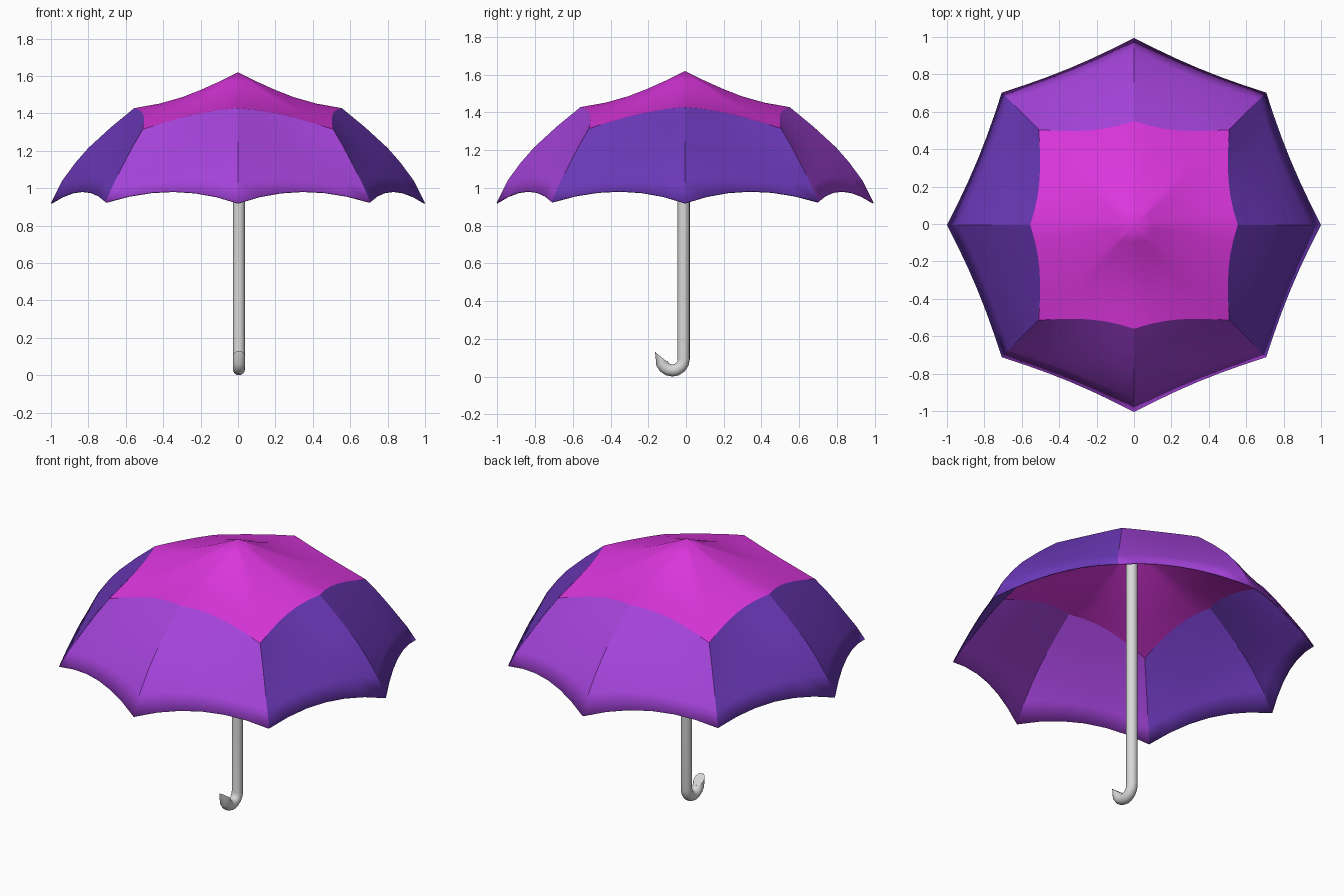
import bpy, bmesh, math
from mathutils import Vector

if "Cube" in bpy.data.objects:
    bpy.data.objects.remove(bpy.data.objects["Cube"])


def material(name, r, g, b):
    lin = lambda c: (c / 255 / 12.92) if c < 10 else ((c / 255 + 0.055) / 1.055) ** 2.4
    m = bpy.data.materials.new(name)
    m.diffuse_color = (lin(r), lin(g), lin(b), 1)
    m.use_nodes = True
    m.node_tree.nodes["Principled BSDF"].inputs["Base Color"].default_value = m.diffuse_color
    return m


magenta = material("magenta", 220, 54, 222)
violet = material("violet", 164, 67, 218)
indigo = material("indigo", 107, 56, 184)
grey = material("light_grey", 216, 216, 216)


def finish(bm, name, mats, angle):
    me = bpy.data.meshes.new(name)
    bm.normal_update()
    bm.to_mesh(me)
    bm.free()
    ob = bpy.data.objects.new(name, me)
    bpy.context.collection.objects.link(ob)
    for m in mats:
        me.materials.append(m)
    bpy.ops.object.select_all(action='DESELECT')
    ob.select_set(True)
    bpy.context.view_layer.objects.active = ob
    bpy.ops.object.shade_smooth_by_angle(angle=math.radians(angle))
    return ob


# Canopy: rib profiles (radius, height); ring EDGE is the crease below the top
axis_rib = [(0, 1.62), (0.1, 1.57), (0.2, 1.525), (0.3, 1.486), (0.42, 1.452), (0.555, 1.428),
            (0.68, 1.325), (0.8, 1.215), (0.87, 1.135), (0.94, 1.04), (1.0, 0.92)]
diag_rib = [(0, 1.62), (0.12, 1.562), (0.24, 1.508), (0.38, 1.447), (0.54, 1.385), (0.72, 1.315),
            (0.79, 1.23), (0.85, 1.15), (0.9, 1.08), (0.95, 1.01), (1.0, 0.925)]
EDGE, SEG = 5, 6
LAST = len(axis_rib) - 1


def rib_point(i, k):
    r, z = (diag_rib if i % 2 else axis_rib)[k]
    a = i * math.pi / 4
    return Vector((r * math.cos(a), r * math.sin(a), z))


def panel_point(i, s, k):
    # cloth sags between the ribs and is scalloped along the hem
    p = rib_point(i, k).lerp(rib_point(i + 1, k), s / SEG)
    bow = 4 * (s / SEG) * (1 - s / SEG)
    if k <= EDGE:
        pull, lift = 0.03 * k / EDGE, 0.02 * k / EDGE
    else:
        t = (k - EDGE) / (LAST - EDGE)
        pull, lift = 0.03 - 0.012 * t, 0.02 + 0.04 * t ** 3
    out = Vector((p.x, p.y, 0))
    if out.length > 0:
        p -= out.normalized() * pull * bow
    p.z += lift * bow
    return p


bm = bmesh.new()
apex = bm.verts.new(rib_point(0, 0))
n = 8 * SEG
rings = [[bm.verts.new(panel_point(c // SEG, c % SEG, k)) for c in range(n)]
         for k in range(1, LAST + 1)]
for c in range(n):
    d = (c + 1) % n
    bm.faces.new((apex, rings[0][c], rings[0][d]))
    for k in range(1, LAST):
        f = bm.faces.new((rings[k - 1][c], rings[k][c], rings[k][d], rings[k - 1][d]))
        if k >= EDGE:
            m = f.calc_center_median()
            f.material_index = 1 if abs(m.y) > abs(m.x) else 2
canopy = finish(bm, "canopy", [magenta, violet, indigo], 28)
canopy.location.y = -0.005
solid = canopy.modifiers.new("cloth_thickness", 'SOLIDIFY')
solid.thickness = 0.006
solid.offset = -1

# Shaft and hooked handle: one round tube swept along a J path
R, SIDES, BEND = 0.032, 16, 0.06
X0, Y0, ZC = 0.005, -0.012, 0.092
path = [(Vector((X0, Y0, z)), 0.0) for z in (1.59, 0.85)]
for j in range(9):
    a = math.pi * j / 8
    path.append((Vector((X0, Y0 - BEND + BEND * math.cos(a), ZC - BEND * math.sin(a))), a))
bm = bmesh.new()
tube = []
for p, a in path:
    out = Vector((0, math.cos(a), -math.sin(a)))
    ring = []
    for s in range(SIDES):
        b = 2 * math.pi * s / SIDES
        ring.append(bm.verts.new(p + out * R * math.cos(b) + Vector((R * math.sin(b), 0, 0))))
    tube.append(ring)
# slanted cut at the tip of the hook
for v in tube[-1]:
    v.co.z += 0.012 - (v.co.y - path[-1][0].y) * 0.8
for r0, r1 in zip(tube, tube[1:]):
    for s in range(SIDES):
        t = (s + 1) % SIDES
        bm.faces.new((r0[s], r0[t], r1[t], r1[s]))
bm.faces.new(tube[0])
bm.faces.new(tube[-1])
bmesh.ops.recalc_face_normals(bm, faces=bm.faces[:])
finish(bm, "shaft_and_hook", [grey], 40)
